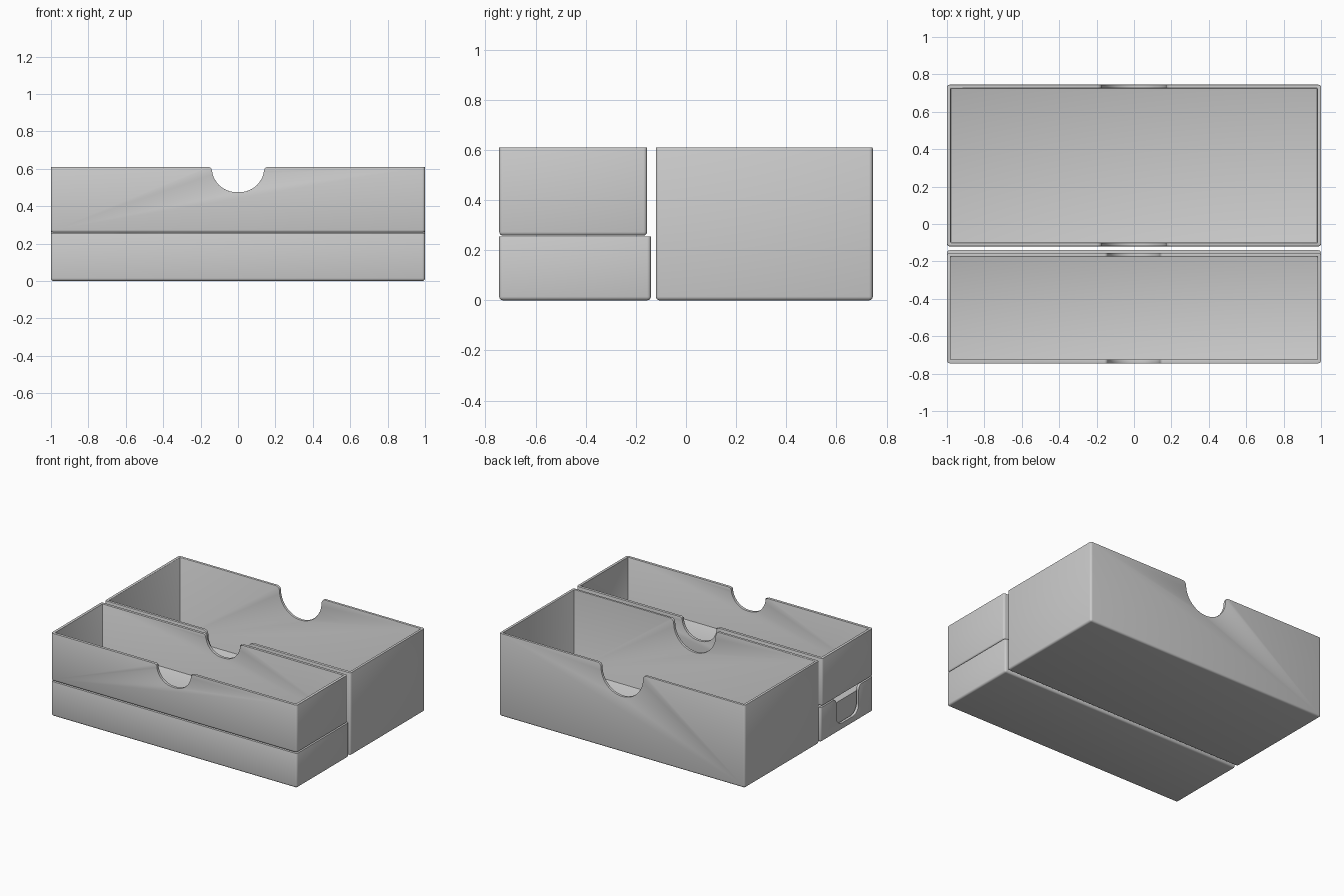
import bpy, bmesh, math
from mathutils import Matrix

if "Cube" in bpy.data.objects:
    bpy.data.objects.remove(bpy.data.objects["Cube"])

grey = bpy.data.materials.new("plain grey")
grey.use_nodes = True
GREY = (0.6, 0.6, 0.6, 1)
grey.diffuse_color = GREY
grey.node_tree.nodes["Principled BSDF"].inputs["Base Color"].default_value = GREY
WALL = 0.02


def add_object(name, bm):
    bmesh.ops.recalc_face_normals(bm, faces=bm.faces)
    mesh = bpy.data.meshes.new(name)
    bm.to_mesh(mesh)
    bm.free()
    mesh.materials.append(grey)
    ob = bpy.data.objects.new(name, mesh)
    bpy.context.collection.objects.link(ob)
    return ob


def box(name, x0, x1, y0, y1, z0, z1, soft=0):
    """Box whose upright and bottom edges may be rounded."""
    bm = bmesh.new()
    bmesh.ops.create_cube(bm, size=1)
    for v in bm.verts:
        v.co.x = x1 if v.co.x > 0 else x0
        v.co.y = y1 if v.co.y > 0 else y0
        v.co.z = z1 if v.co.z > 0 else z0
    if soft:
        edges = [e for e in bm.edges if min(v.co.z for v in e.verts) < z1 - 0.001]
        bmesh.ops.bevel(bm, geom=edges, offset=soft, segments=4,
                        profile=0.5, affect='EDGES')
    return add_object(name, bm)


def notch(half, depth, radius, flare, top, start, length, matrix):
    """Finger-notch cutter: rounded bottom, flared at the rim."""
    side = half - flare
    pts = [(half, 0.1)]
    for i in range(7):                       # convex flare into the rim
        a = math.pi / 2 * (1 + i / 6)
        pts.append((half + flare * math.cos(a), -flare + flare * math.sin(a)))
    for i in range(13):                      # concave corner to the bottom
        a = -math.pi / 2 * i / 12
        pts.append((side - radius + radius * math.cos(a),
                    -depth + radius + radius * math.sin(a)))
    clean = []
    for p in pts + [(-x, z) for x, z in reversed(pts)]:
        if not clean or math.dist(p, clean[-1]) > 0.001:
            clean.append(p)
    bm = bmesh.new()
    face = bm.faces.new([bm.verts.new((x, start, z + top)) for x, z in clean])
    ext = bmesh.ops.extrude_face_region(bm, geom=[face])
    moved = [g for g in ext["geom"] if isinstance(g, bmesh.types.BMVert)]
    bmesh.ops.translate(bm, verts=moved, vec=(0, length, 0))
    bm.transform(matrix)
    return add_object("notch_cutter", bm)


def tray(name, y0, y1, z0, z1, cutter):
    """Open tray: hollowed box, notched, with softened rims."""
    ob = box(name, -1, 1, y0, y1, z0, z1, 0.015)
    hollow = box("hollow_cutter", -1 + WALL, 1 - WALL, y0 + WALL, y1 - WALL,
                 z0 + WALL, z1 + 0.2)
    for c in (hollow, cutter):
        c.hide_render = True
        mod = ob.modifiers.new("cut", 'BOOLEAN')
        mod.operation = 'DIFFERENCE'
        mod.solver = 'EXACT'
        mod.object = c
    bev = ob.modifiers.new("soft_rim", 'BEVEL')
    bev.width = 0.006
    bev.segments = 2
    bev.limit_method = 'ANGLE'
    bev.angle_limit = math.radians(40)
    deps = bpy.context.evaluated_depsgraph_get()
    mesh = bpy.data.meshes.new_from_object(ob.evaluated_get(deps))
    ob.modifiers.clear()
    ob.data = mesh
    for c in (hollow, cutter):
        bpy.data.objects.remove(c)
    return ob


I = Matrix.Identity(4)
# Large tray at the back, notched through both long walls
large = tray("large_tray", -0.12, 0.745, 0, 0.61,
             notch(0.2, 0.2, 0.17, 0.03, 0.61, -0.3, 1.3, I))
# Small upper tray, notched the same way
upper = tray("upper_tray", -0.745, -0.155, 0.258, 0.61,
             notch(0.16, 0.135, 0.13, 0.02, 0.61, -1, 1, I))
# Low tray underneath, notched only in its right end wall
turn = Matrix.Translation((0, -0.45, 0)) @ Matrix.Rotation(math.pi / 2, 4, 'Z')
lower = tray("lower_tray", -0.745, -0.14, 0, 0.255,
             notch(0.165, 0.205, 0.07, 0.035, 0.255, 0.9, 0.3, turn))
# Block filling the low tray
filling = box("lower_filling", -0.97, 0.97, -0.715, -0.17, 0.021, 0.2)

bpy.ops.object.select_all(action='DESELECT')
for ob in (large, upper, lower, filling):
    ob.select_set(True)
bpy.context.view_layer.objects.active = large
bpy.ops.object.shade_smooth_by_angle(angle=math.radians(35))
